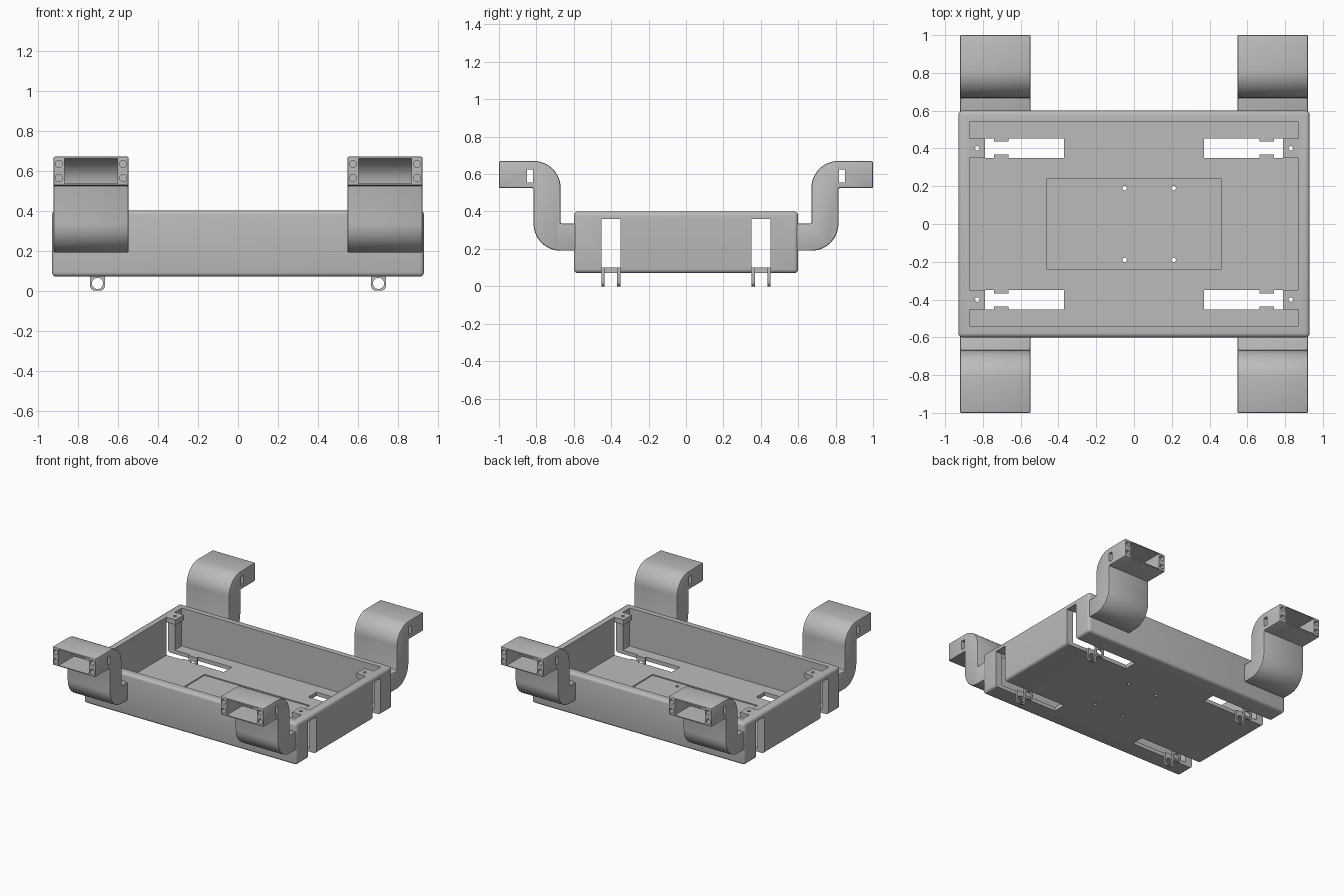
import bpy, bmesh, math
from mathutils import Vector

cube = bpy.data.objects.get("Cube")
if cube:
    bpy.data.objects.remove(cube, do_unlink=True)

grey = bpy.data.materials.new("light_grey")
colour = (0.5, 0.5, 0.5, 1)
grey.use_nodes = True
grey.diffuse_color = colour
grey.node_tree.nodes["Principled BSDF"].inputs["Base Color"].default_value = colour


def prism(name, points, axis, lo, hi):
    """Extrude a 2D outline along the X, Y or Z axis."""
    place = {"X": lambda a, b, t: (t, a, b),
             "Y": lambda a, b, t: (a, t, b),
             "Z": lambda a, b, t: (a, b, t)}[axis]
    bm = bmesh.new()
    face = bm.faces.new([bm.verts.new(place(a, b, lo)) for a, b in points])
    grown = bmesh.ops.extrude_face_region(bm, geom=[face])["geom"]
    moved = [v for v in grown if isinstance(v, bmesh.types.BMVert)]
    bmesh.ops.translate(bm, verts=moved, vec=Vector(place(0, 0, hi - lo)))
    bmesh.ops.recalc_face_normals(bm, faces=bm.faces)
    mesh = bpy.data.meshes.new(name)
    bm.to_mesh(mesh)
    bm.free()
    mesh.materials.append(grey)
    ob = bpy.data.objects.new(name, mesh)
    bpy.context.collection.objects.link(ob)
    return ob


def box(name, x0, x1, y0, y1, z0, z1):
    return prism(name, [(x0, y0), (x1, y0), (x1, y1), (x0, y1)], "Z", z0, z1)


def arc(cx, cy, r, start, end, n=12):
    steps = [math.radians(start + (end - start) * i / n) for i in range(n + 1)]
    return [(cx + r * math.cos(t), cy + r * math.sin(t)) for t in steps]


def rod(a, b, r, axis, lo, hi):
    return prism("hole_cutter", arc(a, b, r, 0, 360, 24)[:-1], axis, lo, hi)


def activate(ob):
    bpy.ops.object.select_all(action="DESELECT")
    ob.select_set(True)
    bpy.context.view_layer.objects.active = ob


def cut(ob, cutter):
    cutter.hide_render = True
    mod = ob.modifiers.new("cut", "BOOLEAN")
    mod.operation = "DIFFERENCE"
    mod.solver = "EXACT"
    mod.object = cutter
    activate(ob)
    bpy.ops.object.modifier_apply(modifier=mod.name)
    bpy.data.objects.remove(cutter, do_unlink=True)


def bevel(ob, width, segments):
    mod = ob.modifiers.new("round", "BEVEL")
    mod.width, mod.segments = width, segments
    mod.limit_method = "ANGLE"
    activate(ob)
    bpy.ops.object.modifier_apply(modifier=mod.name)


def finish(ob, mirrored=True):
    activate(ob)
    bpy.ops.object.shade_smooth_by_angle(angle=math.radians(30))
    if mirrored:
        mod = ob.modifiers.new("four_corners", "MIRROR")
        mod.use_axis = (True, True, False)
        mod.use_mirror_merge = False


# Open tray with a shallow recess in its floor
tray = box("tray", -0.93, 0.93, -0.6, 0.6, 0.07, 0.4)
bevel(tray, 0.022, 4)
cut(tray, box("cavity_cutter", -0.87, 0.87, -0.54, 0.54, 0.1, 0.6))
cut(tray, box("recess_cutter", -0.46, 0.46, -0.24, 0.24, 0.092, 0.2))

# Slots running along the floor and up through the side walls
for sx in (-1, 1):
    for sy in (-1, 1):
        xs = sorted((sx * 0.37, sx * 1.1))
        ys = sorted((sy * 0.35, sy * 0.453))
        cut(tray, box("slot_cutter", *xs, *ys, -0.1, 0.36))

# Mounting holes in the floor
for x in (-0.05, 0.21):
    for y in (-0.19, 0.19):
        cut(tray, rod(x, y, 0.012, "Z", 0, 0.2))
finish(tray, mirrored=False)

# Screw blocks bridging the slots at the rim
block = box("corner_block", 0.79, 0.87, 0.35, 0.453, 0.36, 0.4)
cut(block, rod(0.83, 0.4, 0.012, "Z", 0.3, 0.5))
finish(block)

# Pairs of hanging eyelets beside each slot
for name, y0, y1 in (("inner_eyelet", 0.35, 0.368), ("outer_eyelet", 0.436, 0.453)):
    outline = ([(0.665, 0.1)] + arc(0.69, 0.025, 0.025, 180, 270, 4)
               + arc(0.715, 0.025, 0.025, 270, 360, 4) + [(0.74, 0.1)])
    eyelet = prism(name, outline, "Y", y0, y1)
    cut(eyelet, rod(0.7025, 0.036, 0.028, "Y", 0.3, 0.5))
    finish(eyelet)


def arm_outline(wall, start, end):
    """S-shaped side profile, thinned by the wall thickness."""
    r = 0.145 - wall
    return ([(start, 0.19 + wall)] + arc(0.67, 0.335, r, 270, 360)
            + [(0.815 - wall, 0.525 + wall), (end, 0.525 + wall), (end, 0.67 - wall)]
            + arc(0.815, 0.525, r, 90, 180)
            + [(0.67 + wall, 0.335 - wall), (start, 0.335 - wall)])


# Hollow S-shaped arms
arm = prism("arm", arm_outline(0, 0.58, 1.0), "X", 0.547, 0.922)
bevel(arm, 0.008, 2)
cut(arm, prism("duct_cutter", arm_outline(0.01, 0.61, 1.1), "X", 0.602, 0.867))
for x in (0.574, 0.895):
    for z in (0.563, 0.633):
        cut(arm, rod(x, z, 0.018, "Y", 0.9, 1.1))
cut(arm, box("nut_slot_cutter", 0.4, 1.1, 0.818, 0.85, 0.555, 0.625))
finish(arm)
